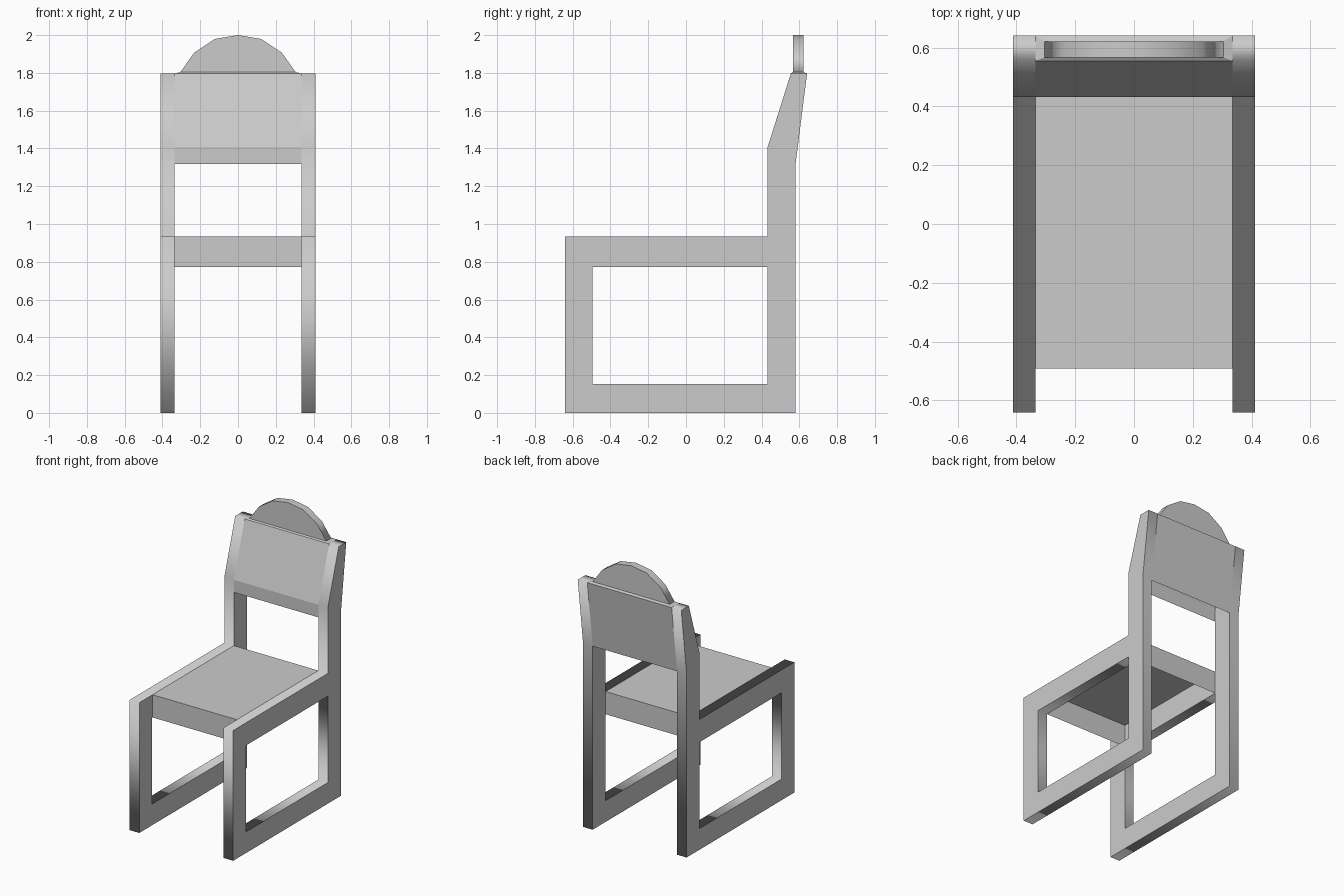
import bpy
from math import radians

if "Cube" in bpy.data.objects:
    bpy.data.objects.remove(bpy.data.objects["Cube"])

INNER, OUTER = 0.335, 0.411      # inside and outside of the side frames
SEAT_TOP, SEAT_LOW = 0.935, 0.772
REST_TOP, REST_LOW = 1.797, 1.317
POST = 0.432                     # front face of the back posts


def make_mesh(name, verts, faces):
    mesh = bpy.data.meshes.new(name)
    mesh.from_pydata(verts, [], faces)
    ob = bpy.data.objects.new(name, mesh)
    bpy.context.collection.objects.link(ob)
    return ob


def plate(name, outlines, thickness, location, rotation):
    """Flat filled outline (later outlines are holes) with thickness."""
    curve = bpy.data.curves.new(name, 'CURVE')
    curve.dimensions = '2D'
    curve.fill_mode = 'BOTH'
    curve.extrude = thickness / 2
    for pts in outlines:
        sp = curve.splines.new('POLY')
        sp.points.add(len(pts) - 1)
        for p, (a, b) in zip(sp.points, pts):
            p.co = (a, b, 0, 1)
        sp.use_cyclic_u = True
    tmp = bpy.data.objects.new(name + "_outline", curve)
    mesh = bpy.data.meshes.new_from_object(tmp)
    bpy.data.objects.remove(tmp)
    ob = bpy.data.objects.new(name, mesh)
    ob.location = location
    ob.rotation_euler = rotation
    bpy.context.collection.objects.link(ob)
    return ob


def sheet(name, profile):
    """Sheet between the side frames following a (y, z) profile."""
    verts = [(x, y, z) for y, z in profile for x in (-INNER, INNER)]
    faces = [(2 * i, 2 * i + 1, 2 * i + 3, 2 * i + 2)
             for i in range(len(profile) - 1)]
    return make_mesh(name, verts, faces)


# Side frames: front leg, floor runner, seat rail and bent back post
frame = [(-0.641, 0), (0.58, 0), (0.58, REST_LOW), (0.641, REST_TOP),
         (0.555, REST_TOP), (POST, 1.407), (POST, SEAT_TOP), (-0.641, SEAT_TOP)]
opening = [(-0.494, 0.152), (-0.494, SEAT_LOW), (POST, SEAT_LOW), (POST, 0.152)]
for side, sign in (("left", -1), ("right", 1)):
    plate(side + "_side_frame", [frame, opening], OUTER - INNER,
          (sign * (INNER + OUTER) / 2, 0, 0), (radians(90), 0, radians(90)))

# Seat with front and back aprons, open underneath
sheet("seat", [(-0.491, SEAT_LOW), (-0.491, SEAT_TOP),
               (POST, SEAT_TOP), (POST, SEAT_LOW)])

# Backrest front and back panels, open underneath
sheet("backrest_front", [(POST, REST_LOW), (POST, 1.407), (0.555, REST_TOP)])
sheet("backrest_back", [(0.641, REST_TOP), (0.58, REST_LOW)])


# Sloped rim between the backrest panels and the crest
def ring(x, y0, y1, z):
    return [(-x, y0, z), (x, y0, z), (x, y1, z), (-x, y1, z)]


rim = ring(INNER, 0.555, 0.641, REST_TOP) + ring(0.305, 0.566, 0.621, 1.804)
make_mesh("backrest_rim", rim,
          [(i, (i + 1) % 4, (i + 1) % 4 + 4, i + 4) for i in range(4)])

# Rounded crest
half = [(0.305, 1.804), (0.232, 1.907), (0.122, 1.98)]
arch = half + [(0, 2.0)] + [(-x, z) for x, z in reversed(half)]
plate("crest", [arch], 0.055, (0, 0.5935, 0), (radians(90), 0, 0))
